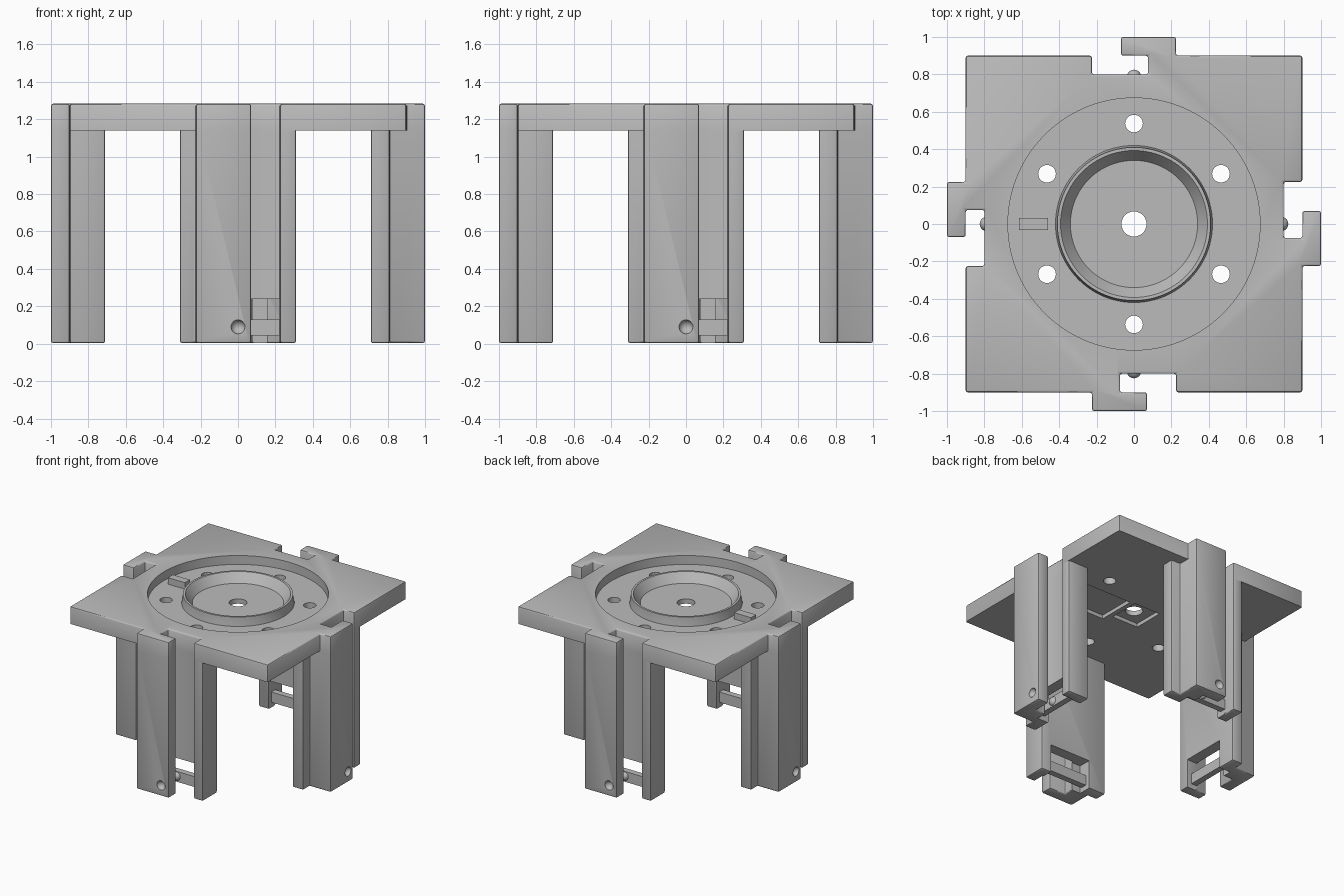
import bpy, bmesh, math
from mathutils import Matrix, Vector

cube = bpy.data.objects.get("Cube")
if cube:
    bpy.data.objects.remove(cube)

TOP, UNDER, FLOOR = 1.283, 1.14, 1.21
BOTTOM = 0.003
SOFT = 0.012

grey = bpy.data.materials.new("plain_grey")
grey.use_nodes = True
grey.diffuse_color = (0.5, 0.5, 0.5, 1)
grey.node_tree.nodes["Principled BSDF"].inputs["Base Color"].default_value = (0.5, 0.5, 0.5, 1)


def finish(bm, name):
    bmesh.ops.recalc_face_normals(bm, faces=bm.faces)
    mesh = bpy.data.meshes.new(name)
    bm.to_mesh(mesh)
    bm.free()
    mesh.materials.append(grey)
    ob = bpy.data.objects.new(name, mesh)
    bpy.context.collection.objects.link(ob)
    return ob


def prism(name, outline, z0, z1, soft_z):
    """Extruded outline with softened uprights and one softened end."""
    bm = bmesh.new()
    face = bm.faces.new([bm.verts.new((x, y, z0)) for x, y in outline])
    new = bmesh.ops.extrude_face_region(bm, geom=[face])["geom"]
    bmesh.ops.translate(bm, vec=(0, 0, z1 - z0),
                        verts=[v for v in new if isinstance(v, bmesh.types.BMVert)])
    bmesh.ops.recalc_face_normals(bm, faces=bm.faces)
    hard_z = z0 if soft_z == z1 else z1
    edges = [e for e in bm.edges if not all(abs(v.co.z - hard_z) < 1e-5 for v in e.verts)]
    bmesh.ops.bevel(bm, geom=edges, offset=SOFT, segments=2, profile=0.5, affect='EDGES')
    return finish(bm, name)


def box(name, x0, x1, y0, y1, z0, z1):
    bm = bmesh.new()
    size = Matrix.Diagonal((x1 - x0, y1 - y0, z1 - z0, 1))
    place = Matrix.Translation(((x0 + x1) / 2, (y0 + y1) / 2, (z0 + z1) / 2))
    bmesh.ops.create_cube(bm, size=1, matrix=place @ size)
    return finish(bm, name)


def cone(name, x, y, z0, z1, r0, r1, sides=32):
    bm = bmesh.new()
    bmesh.ops.create_cone(bm, cap_ends=True, segments=sides, radius1=r0, radius2=r1,
                          depth=z1 - z0, matrix=Matrix.Translation((x, y, (z0 + z1) / 2)))
    return finish(bm, name)


def ball(name, centre, radius):
    bm = bmesh.new()
    bmesh.ops.create_uvsphere(bm, u_segments=24, v_segments=16, radius=radius,
                              matrix=Matrix.Translation(centre))
    return finish(bm, name)


def lathe(name, profile, sides=96):
    bm = bmesh.new()
    rings = []
    for i in range(sides):
        turn = Matrix.Rotation(math.tau * i / sides, 3, 'Z')
        rings.append([bm.verts.new(turn @ Vector((r, 0, z))) for r, z in profile])
    n = len(profile)
    for i in range(sides):
        a, b = rings[i], rings[(i + 1) % sides]
        for j in range(n):
            k = (j + 1) % n
            bm.faces.new((a[j], b[j], b[k], a[k]))
    return finish(bm, name)


def cut(ob, cutter):
    cutter.hide_render = True
    mod = ob.modifiers.new("cut", 'BOOLEAN')
    mod.operation, mod.solver, mod.object = 'DIFFERENCE', 'EXACT', cutter
    bpy.context.view_layer.objects.active = ob
    bpy.ops.object.modifier_apply(modifier=mod.name)
    bpy.data.objects.remove(cutter)


# Top plate: square with one hook and one notch per side
side = [(-.9, -.9), (-.225, -.9), (-.225, -1), (.07, -1), (.07, -.9),
        (-.075, -.9), (-.075, -.8), (.225, -.8), (.225, -.9)]
outline = []
for k in range(4):
    turn = Matrix.Rotation(k * math.pi / 2, 2)
    outline += [tuple(turn @ Vector(p)) for p in side]
plate = prism("top_plate", outline, UNDER, TOP, TOP)

# Ring-shaped trough, dished centre and pockets underneath
cut(plate, lathe("trough_cutter", [(.42, FLOOR), (.674, FLOOR), (.674, 1.4), (.41, 1.4), (.41, TOP - .01)]))
cut(plate, cone("dish_cutter", 0, 0, FLOOR, TOP + .01, .34, .4, 96))
cut(plate, box("square_pocket_cutter", -.14, .1, -.13, .13, 1, UNDER + .03))
cut(plate, box("long_pocket_cutter", .14, .56, -.2, .12, 1, UNDER + .03))

# Centre hole and six bolt holes
cut(plate, cone("centre_cutter", 0, 0, 1, 1.5, .067, .067))
for k in range(6):
    a = math.pi / 2 + k * math.pi / 3
    cut(plate, cone("bolt_cutter", .537 * math.cos(a), .537 * math.sin(a), 1, 1.5, .047, .047))

# Locating key in the trough
key = box("locating_key", -.615, -.46, -.032, .032, FLOOR - .01, TOP - .02)

# Hooked leg with a spring window and a dimple
leg = prism("leg", [(-.31, -.81), (-.225, -.81), (-.225, -1), (.07, -1), (.07, -.9),
                    (-.075, -.9), (-.075, -.8), (.225, -.8), (.225, -.9), (.31, -.9),
                    (.31, -.71), (-.31, -.71)], BOTTOM, UNDER, BOTTOM)
cut(leg, box("window_cutter", -.155, .222, -.815, -.6, -.5, .24))
cut(leg, ball("dimple_cutter", (0, -1.005, .09), .038))

# Spring bar with its snap bump
bar = box("spring_bar", -.17, .235, -.8, -.75, .045, .13)
bump = ball("snap_bump", (0, -.787, .09), .038)

smooth = [plate, leg, bump]
for ob in smooth:
    bpy.ops.object.select_all(action='DESELECT')
    ob.select_set(True)
    bpy.context.view_layer.objects.active = ob
    bpy.ops.object.shade_smooth_by_angle(angle=math.radians(35))

# Repeat the leg group on all four sides
for part in (leg, bar, bump):
    base = part.name
    for k, label in enumerate(("front", "left", "back", "right")):
        ob = part if k == 0 else part.copy()
        if k:
            bpy.context.collection.objects.link(ob)
        ob.name = label + "_" + base
        ob.rotation_euler.z = k * math.pi / 2
